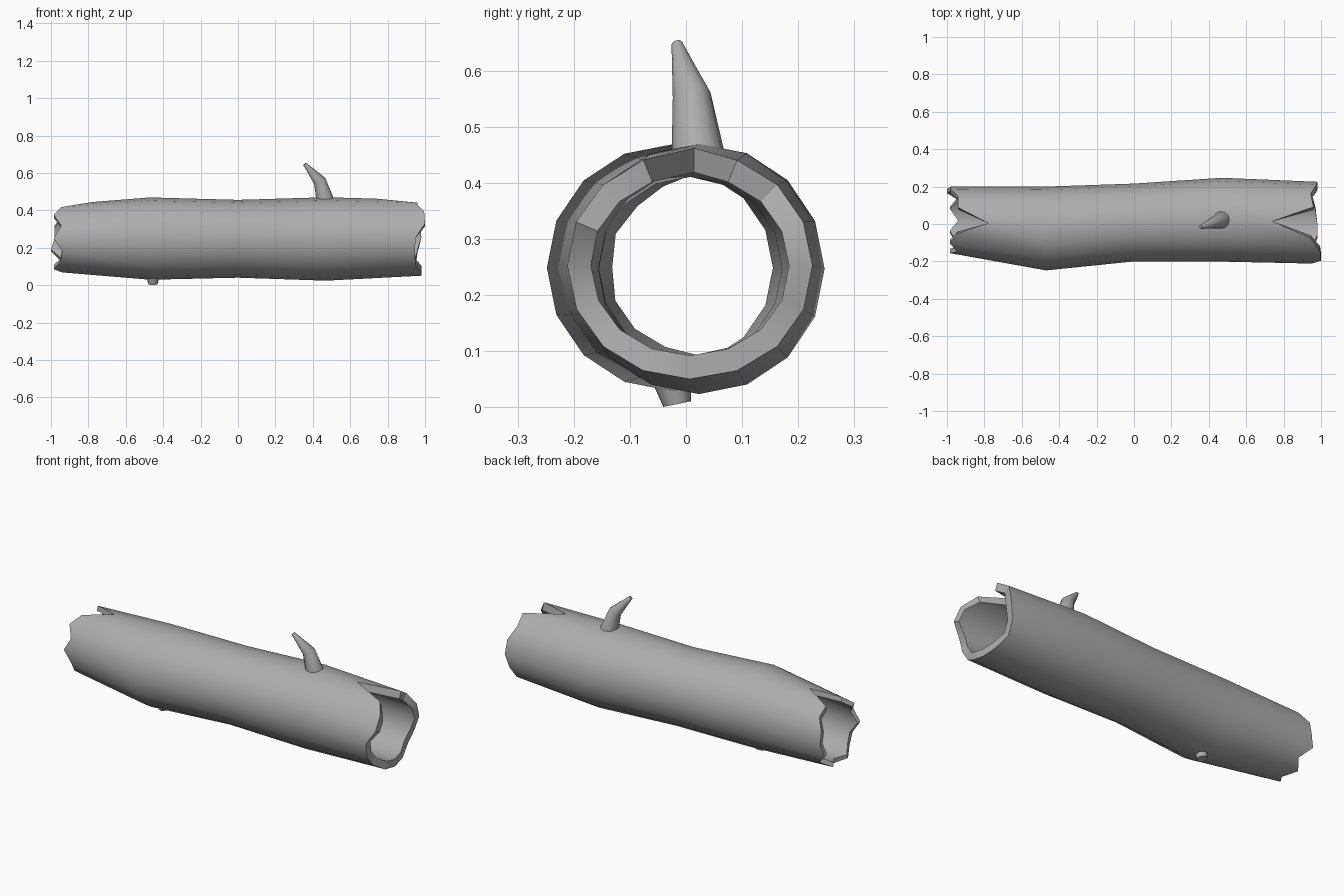
import bpy, bmesh, math
from mathutils import Vector

if "Cube" in bpy.data.objects:
    bpy.data.objects.remove(bpy.data.objects["Cube"])

grey = bpy.data.materials.new("plain grey")
grey.diffuse_color = (0.42, 0.42, 0.42, 1)
grey.use_nodes = True
grey.node_tree.nodes["Principled BSDF"].inputs["Base Color"].default_value = grey.diffuse_color
N = 16

# rings along the log: x, centre y, centre z, radius y, radius z, wall thickness
RINGS = [(-0.96, 0.02, 0.25, 0.18, 0.18, 0.025),
         (-0.47, -0.024, 0.249, 0.224, 0.22, 0.045),
         (0.0, 0.008, 0.248, 0.208, 0.208, 0.045),
         (0.47, 0.023, 0.247, 0.224, 0.223, 0.045),
         (0.97, 0.007, 0.253, 0.219, 0.203, 0.042)]
# broken edge: x for each of the 16 sides, starting at +y and going over the top
LEFT = [-.98, -.98, -.94, -.94, -.78, -.945, -.985, -.945,
        -.985, -.94, -.95, -.985, -.94, -.985, -.94, -1.0]
RIGHT = [.98, .975, .945, .96, .74, .945, .995, 1.0,
         .95, .945, .95, .98, .98, .97, .95, .96]


def finish(name, bm):
    bmesh.ops.recalc_face_normals(bm, faces=bm.faces)
    mesh = bpy.data.meshes.new(name)
    bm.to_mesh(mesh)
    bm.free()
    mesh.materials.append(grey)
    ob = bpy.data.objects.new(name, mesh)
    bpy.context.collection.objects.link(ob)
    bpy.ops.object.select_all(action='DESELECT')
    ob.select_set(True)
    bpy.context.view_layer.objects.active = ob
    bpy.ops.object.shade_smooth_by_angle(angle=math.radians(32))
    return ob


def bridge(bm, a, b):
    n = len(a)
    for i in range(n):
        bm.faces.new((a[i], a[(i + 1) % n], b[(i + 1) % n], b[i]))


def wall_point(x, i, inner):
    """Point on the log wall at x, interpolated (or extended) between rings."""
    k = 0
    while k < len(RINGS) - 2 and x > RINGS[k + 1][0]:
        k += 1
    p, q = RINGS[k], RINGS[k + 1]
    f = (x - p[0]) / (q[0] - p[0])
    _, cy, cz, ry, rz, t = [u + (v - u) * f for u, v in zip(p, q)]
    t = t if inner else 0
    a = 2 * math.pi * i / N
    return (x, cy + (ry - t) * math.cos(a), cz + (rz - t) * math.sin(a))


# hollow log
bm = bmesh.new()
stations = [LEFT] + [[r[0]] * N for r in RINGS[1:-1]] + [RIGHT]
outer, inner = [[[bm.verts.new(wall_point(xs[i], i, s)) for i in range(N)]
                 for xs in stations] for s in (False, True)]
for shell in (outer, inner):
    for a, b in zip(shell, shell[1:]):
        bridge(bm, a, b)
bridge(bm, outer[0], inner[0])
bridge(bm, outer[-1], inner[-1])
finish("hollow_log", bm)


def twig(name, path, sides=12):
    """Tapered limb through (x, y, z, radius) points."""
    bm = bmesh.new()
    pts = [Vector(p[:3]) for p in path]
    loops = []
    for k, p in enumerate(pts):
        d = (pts[min(k + 1, len(pts) - 1)] - pts[max(k - 1, 0)]).normalized()
        u = d.cross(Vector((0, 1, 0))).normalized()
        v = d.cross(u)
        r = path[k][3]
        loops.append([bm.verts.new(p + r * (u * math.cos(a) + v * math.sin(a)))
                      for a in (2 * math.pi * i / sides for i in range(sides))])
    for a, b in zip(loops, loops[1:]):
        bridge(bm, a, b)
    bm.faces.new(loops[0])
    bm.faces.new(loops[-1])
    finish(name, bm)


# bent branch on top and short stub underneath
twig("branch", [(.468, .022, .445, .048), (.437, .010, .557, .034), (.357, -.016, .648, .010)])
twig("branch_stub", [(-.455, -.026, .055, .036), (-.455, -.016, .006, .025)])
